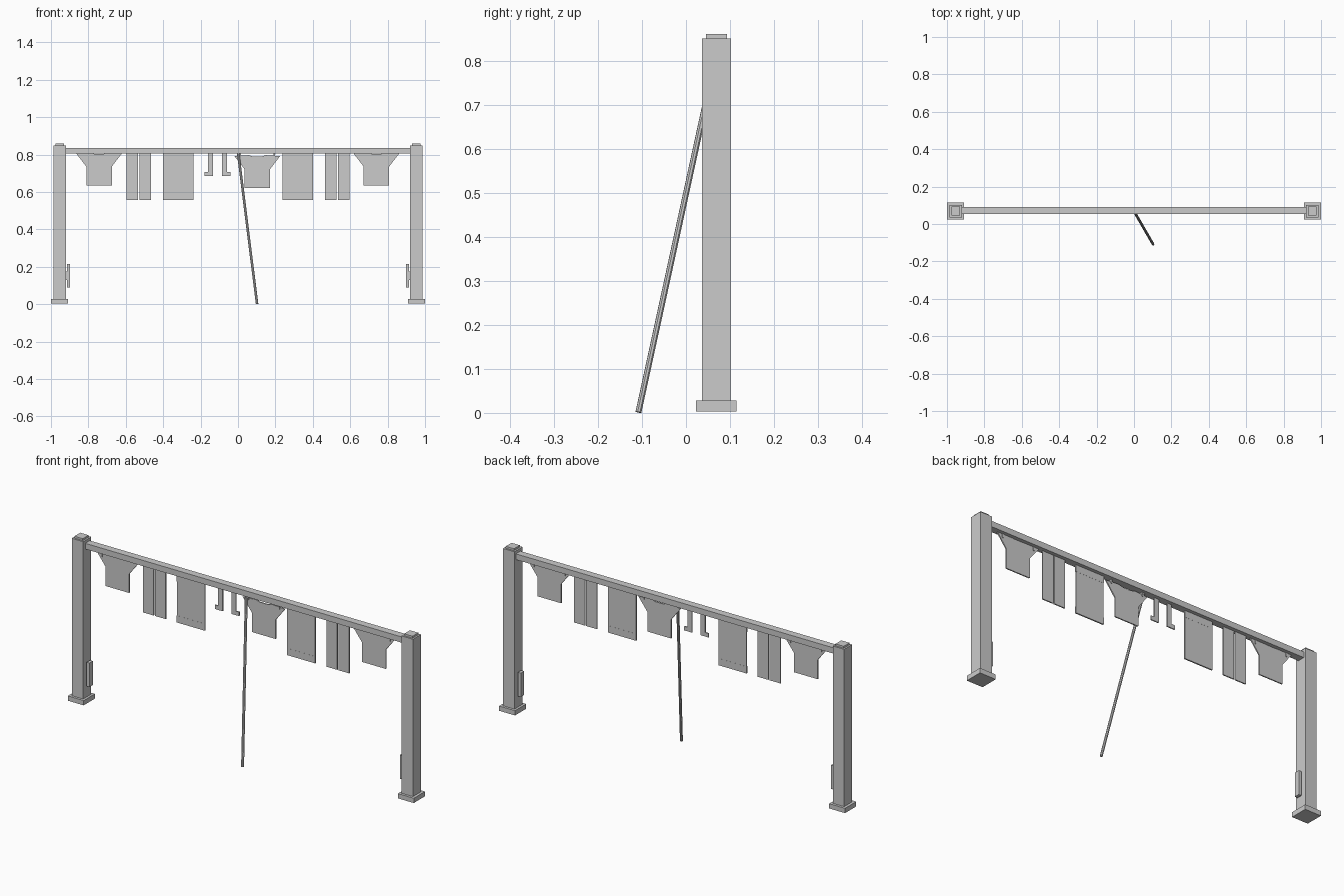
import bpy
from mathutils import Vector

if "Cube" in bpy.data.objects:
    bpy.data.objects.remove(bpy.data.objects["Cube"])

Y = 0.069       # depth of the whole line
CLOTH = 0.006   # cloth thickness


def box(name, x0, x1, y0, y1, z0, z1, bevel=0.0):
    bpy.ops.mesh.primitive_cube_add(
        size=1, location=((x0 + x1) / 2, (y0 + y1) / 2, (z0 + z1) / 2))
    ob = bpy.context.object
    ob.name = name
    ob.scale = (x1 - x0, y1 - y0, z1 - z0)
    bpy.ops.object.transform_apply(location=False, rotation=False, scale=True)
    if bevel:
        m = ob.modifiers.new("bevel", 'BEVEL')
        m.width, m.segments = bevel, 1
    return ob


def cloth(name, profile, x=0.0, z=0.0, thick=CLOTH):
    # flat outline in the xz plane, extruded along y
    n = len(profile)
    verts = [(x + px, Y + s * thick / 2, z + pz) for s in (-1, 1) for px, pz in profile]
    faces = [list(range(n)), list(range(2 * n - 1, n - 1, -1))]
    faces += [[i, i + n, (i + 1) % n + n, (i + 1) % n] for i in range(n)]
    me = bpy.data.meshes.new(name)
    me.from_pydata(verts, [], faces)
    ob = bpy.data.objects.new(name, me)
    bpy.context.collection.objects.link(ob)
    return ob


def panel(name, x0, x1, z0, z1, thick=CLOTH):
    return cloth(name, [(x0, z0), (x1, z0), (x1, z1), (x0, z1)], thick=thick)


# posts with base, cap and cleat
for s, side in ((-1, "left"), (1, "right")):
    def part(name, cx, hx, hy, z0, z1, bevel=0.0):
        box(f"{side}_{name}", s * cx - hx, s * cx + hx, Y - hy, Y + hy, z0, z1, bevel)
    part("post", 0.953, 0.033, 0.033, 0.02, 0.85)
    part("post_base", 0.954, 0.046, 0.046, 0.003, 0.028)
    part("post_cap", 0.953, 0.024, 0.024, 0.845, 0.86)
    part("post_cleat", 0.905, 0.008, 0.014, 0.09, 0.215)
    part("cleat_mount", 0.915, 0.008, 0.006, 0.13, 0.175)

# top rail
box("top_rail", -0.925, 0.925, Y - 0.016, Y + 0.022, 0.805, 0.835)

# shirts, the middle one hangs a little lower
half = [(0.068, 0.0), (0.068, 0.10), (0.122, 0.17), (0.045, 0.175), (0.025, 0.168)]
shirt = half + [(-px, pz) for px, pz in reversed(half)]
for i, (x, z) in enumerate(((-0.743, 0.636), (0.103, 0.622), (0.74, 0.636))):
    cloth(f"shirt_{i + 1}", shirt, x, z)
    for s in (-1, 1):
        box(f"shirt_peg_{i + 1}", x + s * 0.09 - 0.004, x + s * 0.09 + 0.004,
            Y - 0.006, Y + 0.006, 0.785, 0.81)

for s, side in ((-1, "left"), (1, "right")):
    # trousers: two legs joined at a waistband under the rail
    for c in (0.4955, 0.565):
        panel(f"{side}_trouser_leg", s * c - 0.0315, s * c + 0.0315, 0.556, 0.806)
    # towels with woven bands
    panel(f"{side}_towel", s * 0.319 - 0.081, s * 0.319 + 0.081, 0.556, 0.81)
    for z in (0.556, 0.77):
        panel(f"{side}_towel_band", s * 0.319 - 0.081, s * 0.319 + 0.081,
              z, z + 0.036, CLOTH + 0.001)
    # socks with toes pointing apart
    sock = [(0.0, 0.81), (0.0, 0.685), (0.045, 0.685), (0.045, 0.706),
            (0.026, 0.706), (0.026, 0.81)]
    cloth(f"{side}_sock", [(s * px, pz) for px, pz in sock], -0.11 + s * 0.025)

# leaning prop pole
a, b = Vector((0.102, -0.108, 0.0015)), Vector((0.001, 0.067, 0.806))
d = b - a
bpy.ops.mesh.primitive_cylinder_add(
    vertices=8, radius=0.007, depth=d.length, location=(a + b) / 2,
    rotation=d.to_track_quat('Z', 'Y').to_euler())
bpy.context.object.name = "prop_pole"

# consistent outward normals
for ob in list(bpy.context.scene.objects):
    bpy.ops.object.select_all(action='DESELECT')
    bpy.context.view_layer.objects.active = ob
    ob.select_set(True)
    bpy.ops.object.mode_set(mode='EDIT')
    bpy.ops.mesh.select_all(action='SELECT')
    bpy.ops.mesh.normals_make_consistent(inside=False)
    bpy.ops.object.mode_set(mode='OBJECT')
